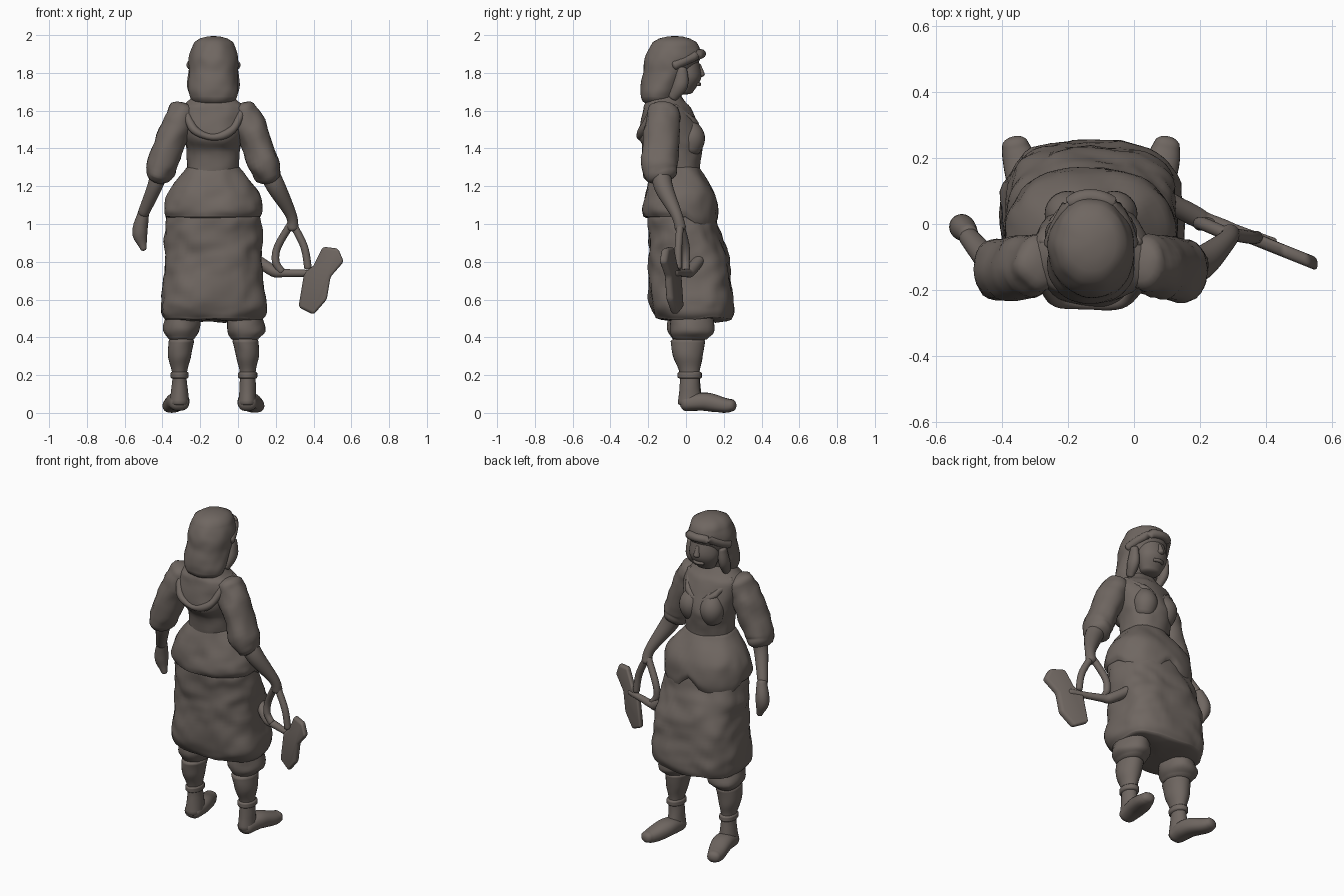
import bpy
import math
from mathutils import Vector, noise

if "Cube" in bpy.data.objects:
    bpy.data.objects.remove(bpy.data.objects["Cube"], do_unlink=True)

MIDDLE = -.13        # body centre line in x
UP = Vector((0, 0, 1))
FORWARD = Vector((0, 1, 0))

clay = bpy.data.materials.new("warm_grey_brown")
clay.use_nodes = True
colour = (.16, .135, .12, 1)
clay.diffuse_color = colour
shader = next(node for node in clay.node_tree.nodes if node.type == "BSDF_PRINCIPLED")
shader.inputs["Base Color"].default_value = colour
shader.inputs["Roughness"].default_value = .8


def build(name, verts, faces):
    mesh = bpy.data.meshes.new(name)
    mesh.from_pydata(verts, [], faces)
    mesh.update()
    mesh.materials.append(clay)
    for face in mesh.polygons:
        face.use_smooth = True
    obj = bpy.data.objects.new(name, mesh)
    bpy.context.collection.objects.link(obj)
    return obj


def smooth_path(rings, steps):
    """Pass a Catmull-Rom spline through every value of the rings."""
    result = []
    last = len(rings) - 1
    for i in range(last):
        before, start, end, after = (
            rings[max(0, min(last, i + k))] for k in (-1, 0, 1, 2))
        for s in range(steps):
            t = s / steps
            result.append([
                b + t / 2 * (c - a + t * (2 * a - 5 * b + 4 * c - d
                                          + t * (3 * (b - c) + d - a)))
                for a, b, c, d in zip(before, start, end, after)])
    result.append(list(rings[-1]))
    return result


def dome_rings(ring, direction, height):
    """Shrinking rings that round off one end of a loft."""
    centre = Vector(ring[:3])
    width, depth = ring[3:]
    result = []
    for degrees in (25, 50, 70, 85):
        angle = math.radians(degrees)
        shift = direction * height * min(width, depth) * math.sin(angle)
        shrink = math.cos(angle)
        result.append([*(centre + shift), width * shrink, depth * shrink])
    return result


def loft(name, rings, level=False, sides=24, steps=6, power=2, dome=.6,
         wrinkle=0, grain=9, warp=None):
    """Skin rings of (x, y, z, width, depth); level keeps the rings horizontal."""
    path = smooth_path(rings, steps)
    first, second, *_, near_last, last = [Vector(ring[:3]) for ring in path]
    start_way = -UP if level else (first - second).normalized()
    end_way = UP if level else (last - near_last).normalized()
    if level and last.z < first.z:
        path.reverse()
    path = (dome_rings(path[0], start_way, dome)[::-1] + path
            + dome_rings(path[-1], end_way, dome))

    centres = [Vector(ring[:3]) for ring in path]
    verts, faces = [], []
    for i, (*_, width, depth) in enumerate(path):
        ahead = centres[min(i + 1, len(path) - 1)] - centres[max(i - 1, 0)]
        along = UP if level else ahead.normalized()
        reference = UP if abs(along.y) > .7 else FORWARD
        across = reference.cross(along).normalized()
        outward = along.cross(across)
        for k in range(sides):
            angle = math.tau * k / sides
            c, s = math.cos(angle), math.sin(angle)
            c = math.copysign(abs(c) ** (2 / power), c)
            s = math.copysign(abs(s) ** (2 / power), s)
            offset = across * c * width + outward * s * depth
            point = centres[i] + offset
            bump = noise.noise(point * grain) + noise.noise(point * grain * 2) / 2
            point += offset.normalized() * wrinkle * bump
            verts.append(warp(point) if warp else point)
    for i in range(len(path) - 1):
        for k in range(sides):
            a, b = i * sides + k, i * sides + (k + 1) % sides
            faces.append((a, b, b + sides, a + sides))
    faces.append(tuple(reversed(range(sides))))
    faces.append(tuple(range(len(verts) - sides, len(verts))))
    return build(name, verts, faces)


def body(name, rings, **options):
    """Level loft on the centre line from (z, y, width, depth)."""
    full = [(MIDDLE, y, z, width, depth) for z, y, width, depth in rings]
    return loft(name, full, level=True, sides=56, **options)


def limb(name, points, ratio=1, **options):
    """Loft along (x, y, z, radius) with one depth-to-width ratio."""
    return loft(name, [(*point, point[-1] * ratio) for point in points], **options)


def cord(name, points, radius, **options):
    """Limb of constant radius."""
    return limb(name, [(*point, radius) for point in points], sides=14, **options)


def pair(name, points, **options):
    """Two mirrored limbs; x is the distance from the centre line."""
    for label, sign in (("left_", 1), ("right_", -1)):
        mirrored = [(MIDDLE + sign * x, *rest) for x, *rest in points]
        limb(label + name, mirrored, **options)


def arch(name, half, radius, **options):
    """Symmetrical cord given from one end to its middle point."""
    points = [(MIDDLE - x, *rest) for x, *rest in half]
    points += [(MIDDLE + x, *rest) for x, *rest in reversed(half[:-1])]
    return cord(name, points, radius, **options)


def uneven_hem(point):
    sag = max(0, .7 - point.z)
    point.z += sag * noise.noise(point * 7) / 12
    return point


def open_front(point):
    """Lower the jacket hem in front, leaving a gap in the middle."""
    if point.y > 0:
        low = max(0, min(1, (1.14 - point.z) * 10)) * min(1, point.y * 12)
        gap = math.exp(-((point.x - MIDDLE) / .06) ** 2)
        point.z += low * (.08 * gap - .06)
    return point


# Skirt, jacket tail and bodice
body("skirt", [(.5, .04, .26, .2), (.57, .03, .28, .22), (.8, .02, .26, .21),
               (1, -.02, .25, .18), (1.1, -.02, .22, .16)],
     power=2.6, dome=.06, wrinkle=.018, grain=8, steps=12, warp=uneven_hem)
body("jacket_tail", [(1.04, -.03, .25, .19), (1.08, -.03, .26, .2),
                     (1.17, -.03, .24, .18), (1.3, -.05, .14, .12)],
     power=2.3, dome=.1, wrinkle=.012, warp=open_front)
body("bodice", [(1.25, -.05, .14, .12), (1.38, -.06, .14, .14), (1.46, -.08, .16, .17),
                (1.6, -.1, .18, .13), (1.65, -.11, .13, .1), (1.72, -.11, .06, .06)],
     power=2.2, dome=.1, wrinkle=.01)
pair("bust", [(.07, .02, 1.4, .06), (.07, .03, 1.46, .07), (.06, 0, 1.53, .05)])

# Shawl edge on the back and the neckline
arch("shawl_edge", [(.15, -.17, 1.6), (.1, -.23, 1.5), (0, -.24, 1.46)], .02, wrinkle=.006)
arch("neckline", [(.14, -.06, 1.62), (.08, .04, 1.54), (0, .05, 1.5)], .02, wrinkle=.004)

# Face
body("face", [(1.7, -.01, .06, .05), (1.78, 0, .09, .08), (1.9, -.02, .08, .08)],
     dome=.3, wrinkle=.004)
limb("nose", [(MIDDLE, .07, 1.84, .01), (MIDDLE, .08, 1.79, .02)])
arch("lips", [(.03, .06, 1.74), (0, .07, 1.74)], .01)

# Head scarf with brow roll and the hair beside the face
body("head_scarf", [(1.67, -.14, .12, .1), (1.72, -.13, .13, .11), (1.8, -.1, .13, .13),
                    (1.88, -.07, .13, .15), (1.94, -.06, .11, .13)],
     dome=.5, wrinkle=.008)
arch("brow_roll", [(.12, -.06, 1.84), (.07, .05, 1.89), (0, .08, 1.9)], .025, wrinkle=.006)
pair("hair_lock", [(.11, -.02, 1.82, .02), (.11, -.03, 1.74, .03), (.1, -.07, 1.67, .02)],
     ratio=1.3, wrinkle=.005)

# Sleeves
pair("sleeve", [(.16, -.12, 1.6, .07), (.2, -.13, 1.5, .08), (.27, -.14, 1.32, .08),
                (.29, -.13, 1.26, .07)], ratio=1.2, wrinkle=.012, grain=11)

# Free arm and hand
limb("right_forearm", [(-.41, -.13, 1.3, .05), (-.44, -.11, 1.2, .04), (-.5, -.04, 1.06, .03)])
limb("right_hand", [(-.5, -.03, 1.06, .03), (-.52, -.01, .96, .04), (-.5, -.01, .87, .02)],
     wrinkle=.005)

# Axe arm, split into thumb side and finger side
limb("left_forearm", [(.15, -.13, 1.3, .05), (.2, -.12, 1.2, .05), (.28, -.05, 1.05, .03),
                      (.29, -.03, .98, .03)])
cord("left_thumb", [(.28, -.03, 1), (.21, 0, .88), (.2, 0, .8), (.23, 0, .75)], .02)
cord("left_fingers", [(.29, -.03, 1), (.35, -.04, .88), (.37, -.04, .77)], .02)
limb("axe_handle", [(.1, .07, .81, .03), (.19, .02, .75, .03), (.25, 0, .74, .02),
                    (.42, -.06, .74, .02)], wrinkle=.004)

# Axe head: a rounded plate turned slightly backwards
outline = [(.45, .88), (.53, .87), (.56, .8), (.49, .72), (.47, .6), (.4, .52),
           (.32, .56), (.35, .74), (.4, .78)]
count = len(outline)
plate = [(x, y + .1 - .4 * x, z) for y in (-.02, .02) for x, z in outline]
walls = [(k, k + count, (k + 1) % count + count, (k + 1) % count) for k in range(count)]
sheets = [tuple(range(count)), tuple(reversed(range(count, 2 * count)))]
edge = build("axe_head", plate, sheets + walls).modifiers.new("soft_edge", "BEVEL")
edge.width = .016
edge.segments = 4

# Breeches, stockings and shoes
pair("breeches", [(.16, .02, .54, .09), (.17, .03, .44, .1), (.17, .02, .4, .08)],
     ratio=1.2, level=True, dome=.3, wrinkle=.014)
pair("stocking", [(.17, .01, .38, .07), (.18, .01, .3, .06), (.18, .02, .2, .04),
                  (.18, .02, .05, .05)], ratio=1.3, level=True, dome=.3, wrinkle=.005)
pair("boot_cuff", [(.18, .02, .19, .05), (.18, .02, .21, .05)],
     ratio=1.3, level=True, dome=.3, wrinkle=.004)
pair("shoe", [(.18, 0, .05, .05), (.19, .1, .06, .06), (.22, .2, .04, .05),
              (.23, .24, .04, .04)], ratio=.8, power=2.3, dome=.8, wrinkle=.003)
